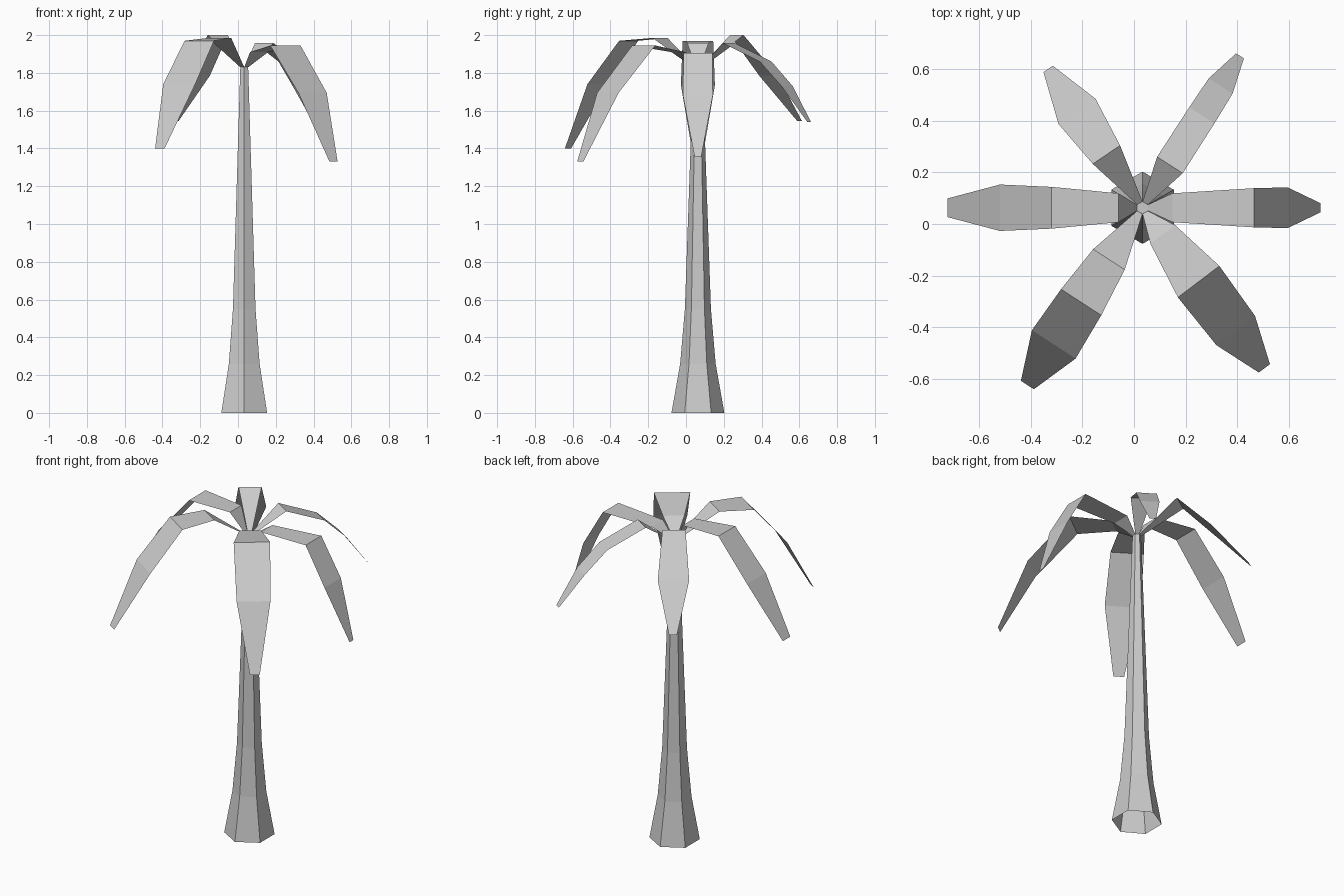
import bpy, bmesh
from math import cos, sin, radians

if "Cube" in bpy.data.objects:
    bpy.data.objects.remove(bpy.data.objects["Cube"])

CX, CY, TOP = 0.033, 0.063, 1.83    # trunk axis and height


def finish(name, bm):
    me = bpy.data.meshes.new(name)
    bm.to_mesh(me)
    bm.free()
    ob = bpy.data.objects.new(name, me)
    ob.location = (CX, CY, 0)
    bpy.context.collection.objects.link(ob)
    return ob


# Tapered hexagonal trunk, flared at the foot, open underneath
bm = bmesh.new()
rings = [[bm.verts.new((r * cos(radians(30 + 60 * k)), r * sin(radians(30 + 60 * k)), z))
          for k in range(6)]
         for z, r in [(0, 0.14), (0.26, 0.094), (0.55, 0.069), (TOP, 0.024)]]
for a, b in zip(rings, rings[1:]):
    for k in range(6):
        n = (k + 1) % 6
        bm.faces.new((a[k], a[n], b[n], b[k]))
bm.faces.new(rings[-1])
finish("trunk", bm)


# Thin folded leaf: stations of (reach, height, half width) along a heading
def frond(name, side, heading, stations):
    bm = bmesh.new()

    def pair(ang, r, z, w):
        c, s = cos(radians(ang)), sin(radians(ang))
        return [bm.verts.new((r * c - o * s, r * s + o * c, z)) for o in (-w, w)]

    rows = [pair(side, 0.021, TOP, 0.012)]
    rows += [pair(heading, *st) for st in stations]
    for a, b in zip(rows, rows[1:]):
        bm.faces.new((a[0], b[0], b[1], a[1]))
    finish(name, bm)


frond("frond_right", 0, 0,
      [(0.116, 1.892, 0.056), (0.433, 1.904, 0.076), (0.563, 1.68, 0.079), (0.69, 1.358, 0.018)])
frond("frond_back_right", 60, 57.3,
      [(0.197, 1.957, 0.059), (0.426, 1.86, 0.058), (0.561, 1.73, 0.055), (0.70, 1.54, 0.018)])
frond("frond_back_left", 120, 124.2,
      [(0.249, 2.0, 0.064), (0.452, 1.785, 0.087), (0.651, 1.545, 0.022)])
frond("frond_left", 180, 180,
      [(0.093, 1.957, 0.056), (0.353, 1.97, 0.081), (0.553, 1.735, 0.09), (0.757, 1.42, 0.036)])
frond("frond_front_left", 240, 237,
      [(0.239, 1.985, 0.073), (0.437, 1.97, 0.093), (0.632, 1.74, 0.101), (0.82, 1.40, 0.03)])
frond("frond_front_right", 300, -52.8,
      [(0.13, 1.91, 0.06), (0.36, 1.945, 0.101), (0.598, 1.695, 0.094), (0.782, 1.33, 0.027)])
